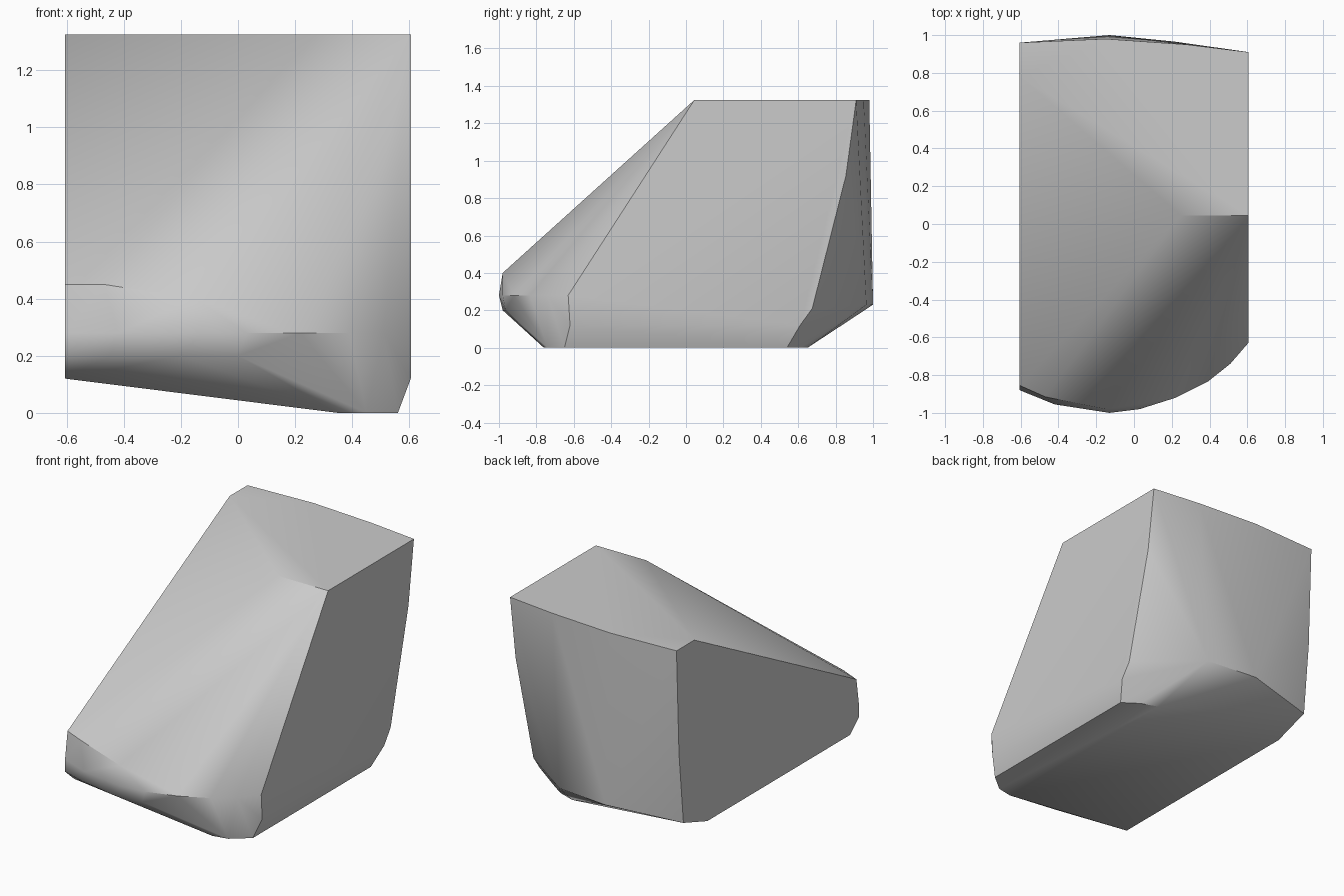
import bpy
import bmesh
import math

default_cube = bpy.data.objects.get("Cube")
if default_cube:
    bpy.data.objects.remove(default_cube, do_unlink=True)

HALF_WIDTH = 0.605
TOP = 1.325
LIP = 0.28
RIM = 0.23
CHIN = 0.2


def make_material(name, colour):
    material = bpy.data.materials.new(name)
    material.use_nodes = True
    material.diffuse_color = colour
    material.node_tree.nodes["Principled BSDF"].inputs["Base Color"].default_value = colour
    return material


def at_side(x, outline):
    """Place a (y, z) outline on a flat side."""
    return [(x, y, z) for y, z in outline]


def at_height(z, outline):
    """Place an (x, y) outline at one height."""
    return [(x, y, z) for x, y in outline]


# Flat cheeks at either end of the block
tall_side = at_side(HALF_WIDTH, [
    (0.045, TOP), (0.91, TOP), (0.855, 0.92), (0.675, 0.21),
    (0.61, 0.12), (-0.62, 0.12), (-0.63, LIP)])
cut_side = at_side(-HALF_WIDTH, [
    (0.78, TOP), (0.96, TOP), (0.935, 0.66), (0.89, CHIN),
    (0.65, 0.12), (-0.79, 0.12), (-0.88, CHIN), (-0.88, LIP), (-0.855, 0.45)])

# Top deck: sloped front corner and curved back edge
deck = at_height(TOP, [(0.25, 0.045), (0.28, 0.95), (-0.15, 0.98)])

# Lower rim of the curved back wall
back_rim = at_height(RIM, [(0.22, 0.965), (-0.13, 1.0)])

# Rounded nose: brow, lip and chin
brow = [(-0.47, -0.915, 0.45), (-0.15, -0.98, 0.4)]
lip = at_height(LIP, [
    (-0.42, -0.955), (-0.13, -1.0), (0.03, -0.98), (0.22, -0.92),
    (0.39, -0.835), (0.51, -0.74)])
chin = at_height(CHIN, [(-0.45, -0.93), (-0.2, -0.98), (0, -0.965)])

# Flat underside
base = at_height(0.0, [
    (0.35, -0.76), (0.45, -0.74), (0.56, -0.65),
    (0.56, 0.54), (0.46, 0.61), (0.35, 0.65)])

# Wrap all outlines in one closed skin
bm = bmesh.new()
for point in tall_side + cut_side + deck + back_rim + brow + lip + chin + base:
    bm.verts.new(point)
hull = bmesh.ops.convex_hull(bm, input=bm.verts)
unused = {item for item in hull["geom_interior"] + hull["geom_unused"]
          if isinstance(item, bmesh.types.BMVert)}
bmesh.ops.delete(bm, geom=list(unused), context="VERTS")
bmesh.ops.dissolve_limit(bm, angle_limit=math.radians(1), verts=bm.verts, edges=bm.edges)
bmesh.ops.recalc_face_normals(bm, faces=bm.faces)

mesh = bpy.data.meshes.new("wedge_block")
bm.to_mesh(mesh)
bm.free()
mesh.materials.append(make_material("plain grey", (0.6, 0.6, 0.6, 1)))

block = bpy.data.objects.new("wedge_block", mesh)
bpy.context.collection.objects.link(block)

# Smooth the rounded walls while keeping the hard corners
bpy.ops.object.select_all(action="DESELECT")
block.select_set(True)
bpy.context.view_layer.objects.active = block
bpy.ops.object.shade_smooth_by_angle(angle=math.radians(38))
